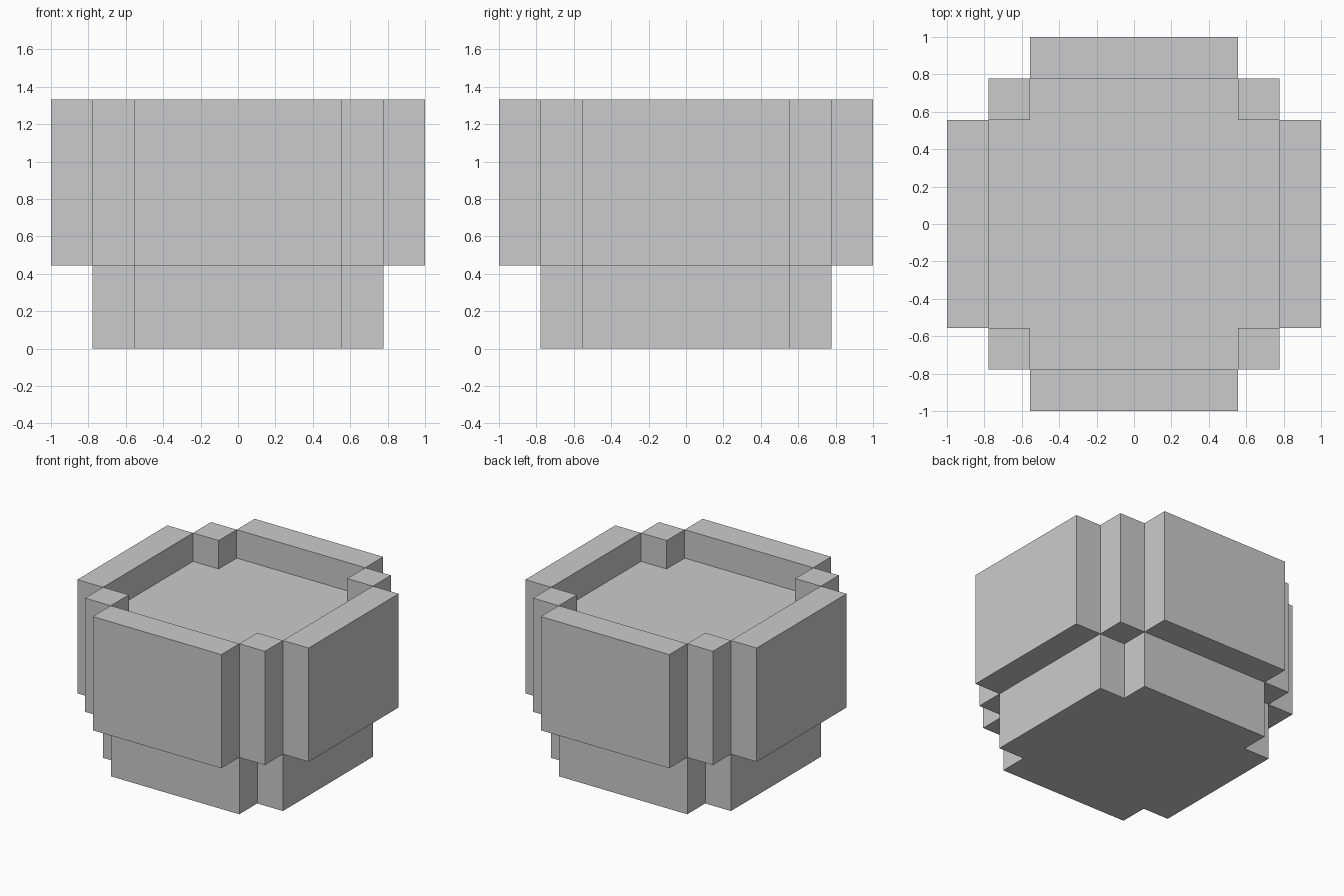
import bpy, bmesh
from math import cos, sin, pi

if "Cube" in bpy.data.objects:
    bpy.data.objects.remove(bpy.data.objects["Cube"])

U = 2 / 9  # one block


def prism(name, outline, z0, z1):
    """Extrude a counter-clockwise outline (in blocks) from z0 to z1."""
    bm = bmesh.new()
    face = bm.faces.new([bm.verts.new((x * U, y * U, z0 * U)) for x, y in outline])
    top = bmesh.ops.extrude_face_region(bm, geom=[face], use_keep_orig=True)["geom"]
    bmesh.ops.translate(bm, vec=(0, 0, (z1 - z0) * U),
                        verts=[v for v in top if isinstance(v, bmesh.types.BMVert)])
    bmesh.ops.recalc_face_normals(bm, faces=bm.faces)
    mesh = bpy.data.meshes.new(name)
    bm.to_mesh(mesh)
    bm.free()
    obj = bpy.data.objects.new(name, mesh)
    bpy.context.collection.objects.link(obj)
    return obj


def turn(points, k):
    """Rotate an outline by k quarter turns."""
    c, s = round(cos(k * pi / 2)), round(sin(k * pi / 2))
    return [(x * c - y * s, x * s + y * c) for x, y in points]


def rect(x0, x1, y0, y1):
    return [(x0, y0), (x1, y0), (x1, y1), (x0, y1)]


# Base and soil: one notched-corner column
corner = [(3.5, 2.5), (2.5, 2.5), (2.5, 3.5)]
prism("base_and_soil", [p for k in range(4) for p in turn(corner, k)], 0, 5)

# Raised rim: four wall panels and four corner posts
for k, side in enumerate(("right", "back", "left", "front")):
    prism(f"{side}_wall", turn(rect(3.5, 4.5, -2.5, 2.5), k), 2, 6)
    prism(f"corner_post_{k + 1}", turn(rect(2.5, 3.5, 2.5, 3.5), k), 2, 6)
